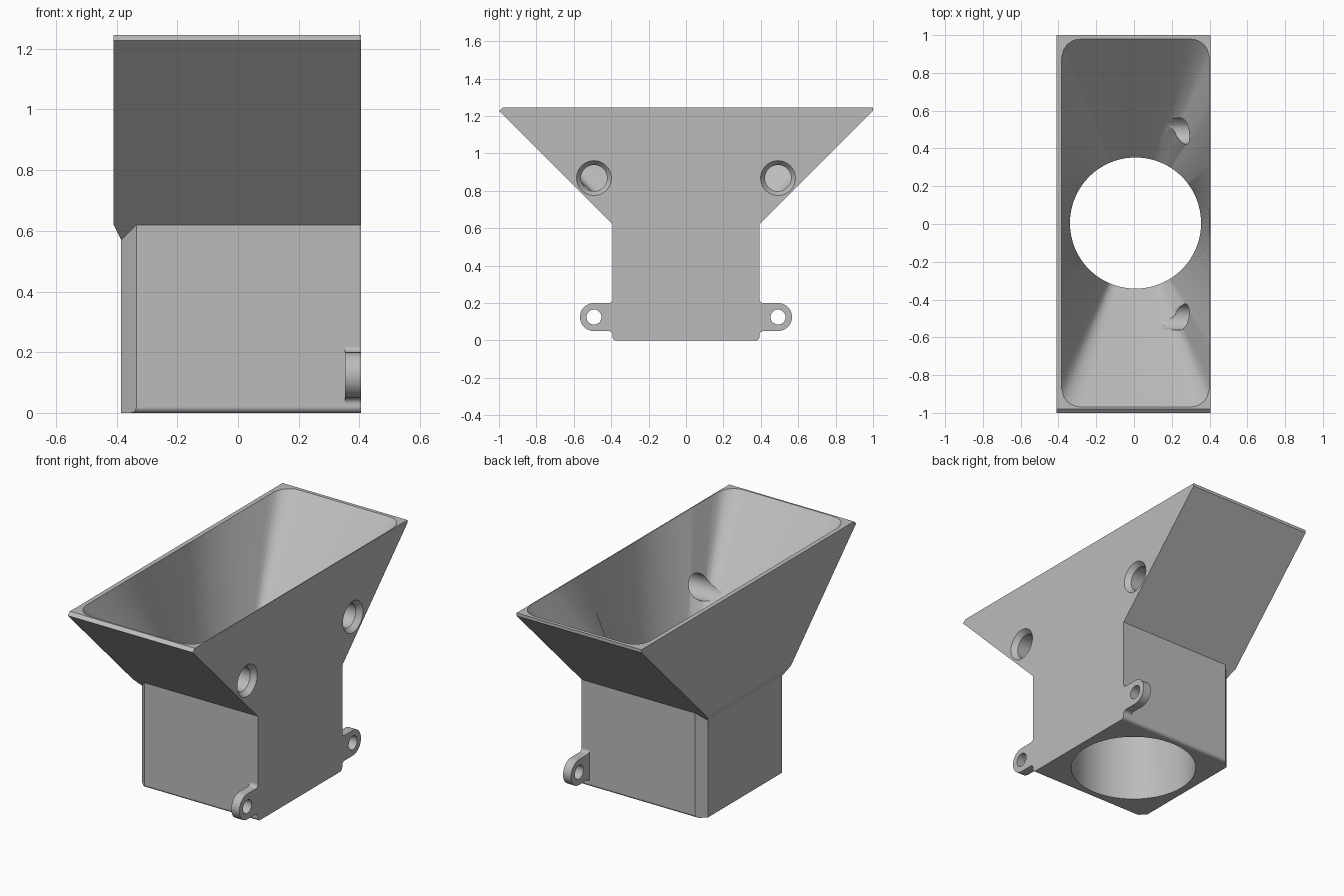
import bpy, bmesh
from math import sin, cos, pi, sqrt, radians

cube = bpy.data.objects.get("Cube")
if cube:
    bpy.data.objects.remove(cube, do_unlink=True)

grey = bpy.data.materials.new("light_grey")
grey.use_nodes = True
grey.diffuse_color = (0.5, 0.5, 0.5, 1)
grey.node_tree.nodes["Principled BSDF"].inputs["Base Color"].default_value = (0.5, 0.5, 0.5, 1)

X_MIN, X_MAX, HALF_Y = -0.385, 0.405, 0.393


def loft(name, rings):
    """Closed solid through rings of equal point count."""
    bm = bmesh.new()
    loops = [[bm.verts.new(p) for p in ring] for ring in rings]
    n = len(loops[0])
    for low, high in zip(loops, loops[1:]):
        for i in range(n):
            j = (i + 1) % n
            bm.faces.new((low[i], low[j], high[j], high[i]))
    bm.faces.new(loops[0])
    bm.faces.new(loops[-1])
    bmesh.ops.recalc_face_normals(bm, faces=bm.faces)
    mesh = bpy.data.meshes.new(name)
    bm.to_mesh(mesh)
    bm.free()
    mesh.materials.append(grey)
    ob = bpy.data.objects.new(name, mesh)
    bpy.context.collection.objects.link(ob)
    return ob


def side_prism(name, profile, x0, x1):
    return loft(name, [[(x, y, z) for y, z in profile] for x in (x0, x1)])


def combine(target, tool, operation):
    mod = target.modifiers.new("cut", 'BOOLEAN')
    mod.operation, mod.solver, mod.object = operation, 'EXACT', tool
    bpy.context.view_layer.objects.active = target
    bpy.ops.object.modifier_apply(modifier=mod.name)
    bpy.data.objects.remove(tool, do_unlink=True)


def arc(cy, cz, r, start, end, n):
    steps = [radians(start + (end - start) * i / n) for i in range(n + 1)]
    return [(cy + r * cos(a), cz + r * sin(a)) for a in steps]


# Square neck: rounded bottom edges, chamfered right-hand corners
r = 0.02
profile = arc(-HALF_Y + r, r, r, 180, 270, 5) + arc(HALF_Y - r, r, r, 270, 360, 5)
profile += [(HALF_Y, 0.62), (-HALF_Y, 0.62)]
body = side_prism("hopper_body", profile, X_MIN, X_MAX)
c, far = 0.05, 0.5
for s in (-1, 1):
    wedge = [(X_MIN - c, s * (HALF_Y - 2 * c)), (X_MIN + 2 * c, s * (HALF_Y + c)),
             (X_MIN - c, s * (HALF_Y + c))]
    combine(body, loft("corner_cutter", [[(x, y, z) for x, y in wedge] for z in (-0.1, 0.8)]),
            'DIFFERENCE')


# Flared hopper
def rect(x0, y0, y1, z):
    return [(x0, y0, z), (X_MAX, y0, z), (X_MAX, y1, z), (x0, y1, z)]


flare = loft("flare", [rect(X_MIN, -0.343, 0.343, 0.57), rect(-0.41, -HALF_Y, HALF_Y, 0.62),
                       rect(-0.41, -1, 1, 1.227), rect(-0.41, -0.98, 1, 1.245)])
combine(body, flare, 'UNION')

# Mounting ears with rounded ends and small root fillets
for s in (-1, 1):
    ear = [(0.36, 0.03), (HALF_Y, 0.03)] + arc(0.413, 0.03, 0.02, 180, 90, 4)[1:]
    ear += arc(0.492, 0.125, 0.075, -90, 90, 20)
    ear += arc(0.413, 0.22, 0.02, 270, 180, 4) + [(0.36, 0.22)]
    combine(body, side_prism("ear", [(s * y, z) for y, z in ear], 0.353, X_MAX), 'UNION')
    hole = arc(s * 0.492, 0.125, 0.04, 0, 348.75, 31)
    combine(body, side_prism("ear_hole", hole, 0.3, 0.5), 'DIFFERENCE')

# Inner passage: round bore blending into a rounded rectangle
CX, CY, HX, HY, R, BORE = 0.008, 0.005, 0.391, 0.974, 0.1, 0.347


def mouth(a):
    """Distance from centre to the rounded rectangle at angle a."""
    dx, dy = abs(cos(a)), abs(sin(a))
    d = min(HX / max(dx, 1e-6), HY / max(dy, 1e-6))
    kx, ky = HX - R, HY - R
    if d * dx > kx and d * dy > ky:
        k = dx * kx + dy * ky
        d = k + sqrt(max(0, k * k - kx * kx - ky * ky + R * R))
    return d


def ring(radius, z):
    angles = [2 * pi * i / 240 for i in range(240)]
    return [(CX + radius(a) * cos(a), CY + radius(a) * sin(a), z) for a in angles]


def bore(a):
    return BORE


combine(body, loft("passage", [ring(bore, -0.1), ring(bore, 0.62),
                               ring(mouth, 1.245), ring(mouth, 1.35)]), 'DIFFERENCE')

# Countersunk blind side holes breaking into the passage
for s in (-1, 1):
    steps = [(0.155, 0.07), (0.375, 0.07), (X_MAX, 0.093), (0.435, 0.116)]
    rings = [[(x, y, z) for y, z in arc(s * 0.492, 0.868, rad, 0, 352.5, 47)]
             for x, rad in steps]
    combine(body, loft("side_hole", rings), 'DIFFERENCE')

# Smooth curved areas, crisp flat faces
bpy.ops.object.select_all(action='DESELECT')
body.select_set(True)
bpy.context.view_layer.objects.active = body
bpy.ops.object.shade_smooth_by_angle(angle=radians(25))
weighted = body.modifiers.new("weighted_normals", 'WEIGHTED_NORMAL')
weighted.keep_sharp = True
